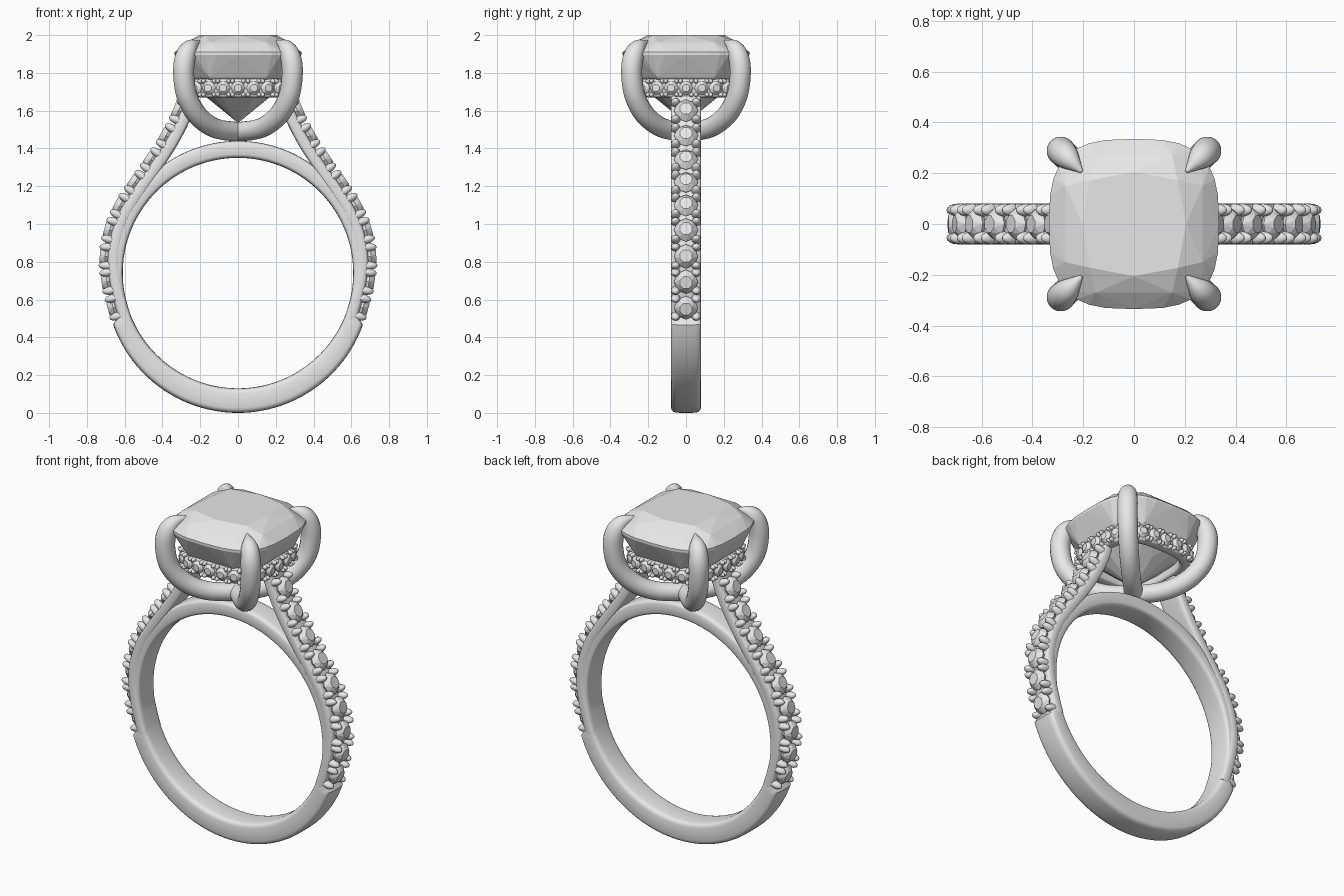
import bpy, bmesh, math
from mathutils import Vector, Matrix

cube = bpy.data.objects.get("Cube")
if cube:
    bpy.data.objects.remove(cube, do_unlink=True)

metal = bpy.data.materials.new("pale_grey")
metal.use_nodes = True
metal.diffuse_color = (0.8, 0.8, 0.8, 1)
metal.node_tree.nodes["Principled BSDF"].inputs["Base Color"].default_value = (0.8, 0.8, 0.8, 1)

Y, Z = Vector((0, 1, 0)), Vector((0, 0, 1))


def finish(bm, name, smooth=None, mirror=False):
    """Turn a bmesh into a named object, smooth below the given angle."""
    bmesh.ops.recalc_face_normals(bm, faces=bm.faces)
    mesh = bpy.data.meshes.new(name)
    bm.to_mesh(mesh)
    bm.free()
    mesh.materials.append(metal)
    obj = bpy.data.objects.new(name, mesh)
    bpy.context.collection.objects.link(obj)
    if smooth:
        bpy.ops.object.select_all(action='DESELECT')
        obj.select_set(True)
        bpy.context.view_layer.objects.active = obj
        bpy.ops.object.shade_smooth_by_angle(angle=math.radians(smooth))
    if mirror:
        obj.modifiers.new("Mirror", 'MIRROR').use_mirror_merge = False
    return obj


def squircle(angle, a, n):
    c, s = math.cos(angle), math.sin(angle)
    return (a * math.copysign(abs(c) ** (2 / n), c),
            a * math.copysign(abs(s) ** (2 / n), s))


def ring(count, a, n, offset=0.0):
    return [squircle(math.tau * (k + offset) / count, a, n) for k in range(count)]


def spline(points, steps):
    """Smooth curve through the points."""
    pts = [Vector(p) for p in points]
    ext = [2 * pts[0] - pts[1]] + pts + [2 * pts[-1] - pts[-2]]
    out = []
    for a, b, c, d in zip(ext, ext[1:], ext[2:], ext[3:]):
        for k in range(steps):
            t = k / steps
            out.append(0.5 * (2 * b + (c - a) * t + (2 * a - 5 * b + 4 * c - d) * t ** 2
                              + (3 * b - a - 3 * c + d) * t ** 3))
    return out + [pts[-1]]


def sweep(bm, stations, n=5, sides=24, closed=False):
    """Skin rounded sections given as (centre, half axis u, half axis v)."""
    section = ring(sides, 1, n)
    loops = [[bm.verts.new(o + u * a + v * b) for a, b in section] for o, u, v in stations]
    pairs = list(zip(loops, loops[1:]))
    if closed:
        pairs.append((loops[-1], loops[0]))
    else:
        bm.faces.new(loops[0])
        bm.faces.new(loops[-1])
    for p, q in pairs:
        for k in range(sides):
            j = (k + 1) % sides
            bm.faces.new((p[k], p[j], q[j], q[k]))


def hull(bm, points):
    verts = [bm.verts.new(p) for p in points]
    res = bmesh.ops.convex_hull(bm, input=verts)
    bmesh.ops.delete(bm, geom=[g for g in res["geom_interior"]
                               if isinstance(g, bmesh.types.BMVert)], context='VERTS')


def setting(stones, posts, top, normal, tangent, r, along, across, post):
    """One small round stone with four claws around it."""
    side = normal.cross(tangent)

    def place(a, b, h):
        return top + tangent * a + side * b + normal * h
    pts = [place(a, b, 0) for a, b in ring(8, r * 0.55, 2, 0.5)]
    pts += [place(a, b, -r * 0.45) for a, b in ring(8, r, 2)]
    pts += [place(a, b, -r) for a, b in ring(8, r * 0.7, 2)]
    hull(stones, pts)
    frame = Matrix((tangent, side, normal)).transposed().to_4x4()
    for sa in (-1, 1):
        for sb in (-1, 1):
            m = (Matrix.Translation(place(sa * along, sb * across, -post * 1.9)) @ frame
                 @ Matrix.Diagonal((post, post * 1.15, post * 2.1, 1)))
            bmesh.ops.create_uvsphere(posts, u_segments=12, v_segments=8, radius=1, matrix=m)


# Shank: full depth at the bottom, thinner where the stone rails take over
centre = Z * 0.74
stations = []
for k in range(144):
    a = math.tau * k / 144
    s = math.sin(a)
    low = s < -0.37
    outer = 0.715 + 0.025 * (-s - 0.37) / 0.63 if low else 0.675 + 0.025 * max(0, s)
    d = Vector((math.cos(a), 0, s))
    stations.append((centre + d * (outer + 0.61) / 2, d * (outer - 0.61) / 2,
                     Y * (0.08 if low else 0.077)))
bm = bmesh.new()
sweep(bm, stations, closed=True)
finish(bm, "shank", 40)

# Stone rails: curve up the shank, then leave it towards the head
rail = [(.66, 0, .47), (.685, 0, .55), (.718, 0, .69), (.728, 0, .83), (.703, 0, .975),
        (.647, 0, 1.11), (.567, 0, 1.235), (.483, 0, 1.355), (.403, 0, 1.48),
        (.338, 0, 1.61), (.31, 0, 1.69)]
path = spline(rail, 6)


def rail_frame(i):
    t = (path[min(i + 1, len(path) - 1)] - path[max(i - 1, 0)]).normalized()
    return t, Vector((t.z, 0, -t.x))


stations = []
for i, p in enumerate(path):
    t, nrm = rail_frame(i)
    stations.append((p - nrm * 0.07, nrm * 0.032, Y * 0.08))
bm = bmesh.new()
sweep(bm, stations)
finish(bm, "stone_rails", 40, mirror=True)

stones, posts = bmesh.new(), bmesh.new()
for i in range(6, len(path) - 6, 6):
    t, nrm = rail_frame(i)
    setting(stones, posts, path[i] + nrm * 0.004, nrm, t, 0.064, 0.049, 0.055, 0.022)
finish(stones, "rail_stones", mirror=True)
finish(posts, "rail_claws", 60, mirror=True)

# Halo: cushion band under the gem, set with outward facing stones
loop = [Vector((x, y, 1.72)) for x, y in ring(480, 0.288, 3)]
count = len(loop)


def halo_frame(i):
    t = (loop[(i + 2) % count] - loop[i - 2]).normalized()
    return t, t.cross(Z)


stations = []
for i in range(0, count, 5):
    t, nrm = halo_frame(i)
    stations.append((loop[i] - nrm * 0.045, nrm * 0.03, Z * 0.05))
bm = bmesh.new()
sweep(bm, stations, closed=True, sides=16)
finish(bm, "halo_band", 40)

lengths = [(loop[(i + 1) % count] - loop[i]).length for i in range(count)]
step = sum(lengths) / 24
stones, posts = bmesh.new(), bmesh.new()
walked, placed = 0.0, 0
for i in range(count):
    if placed < 24 and walked >= placed * step - 0.001:
        t, nrm = halo_frame(i)
        setting(stones, posts, loop[i] + nrm * 0.004, nrm, t, 0.038, 0.029, 0.036, 0.012)
        placed += 1
    walked += lengths[i]
finish(stones, "halo_stones")
finish(posts, "halo_claws", 60)

# Prongs: four tapering claws meeting under the gem, as (offset, height, radius)
claw = spline([(0, 1.487, .052), (.12, 1.507, .052), (.21, 1.57, .054), (.268, 1.67, .055),
               (.287, 1.78, .056), (.282, 1.87, .055), (.255, 1.932, .044),
               (.205, 1.968, .006)], 6)
bm = bmesh.new()
for q in range(4):
    out = Matrix.Rotation(math.pi * (q / 2 + 0.25), 3, 'Z') @ Vector((1, 0, 0))
    side = Z.cross(out)
    pts = [out * p.x * math.sqrt(2) + Z * p.y for p in claw]
    stations = []
    for i, p in enumerate(pts):
        t = (pts[min(i + 1, len(pts) - 1)] - pts[max(i - 1, 0)]).normalized()
        stations.append((p, t.cross(side) * claw[i].z, side * claw[i].z))
    sweep(bm, stations, n=2, sides=20)
finish(bm, "prongs", 60)

# Main gem: faceted cushion cut
levels = [(8, 0.205, 4, 0, 2.0), (8, 0.285, 3, 0.5, 1.962), (32, 0.335, 3, 0, 1.91),
          (32, 0.335, 3, 0, 1.895), (8, 0.285, 3, 0.5, 1.775), (8, 0.16, 2.5, 0, 1.665)]
points = [(x, y, z) for c, a, n, off, z in levels for x, y in ring(c, a, n, off)]
bm = bmesh.new()
hull(bm, points + [(0, 0, 1.535)])
finish(bm, "main_gem")
